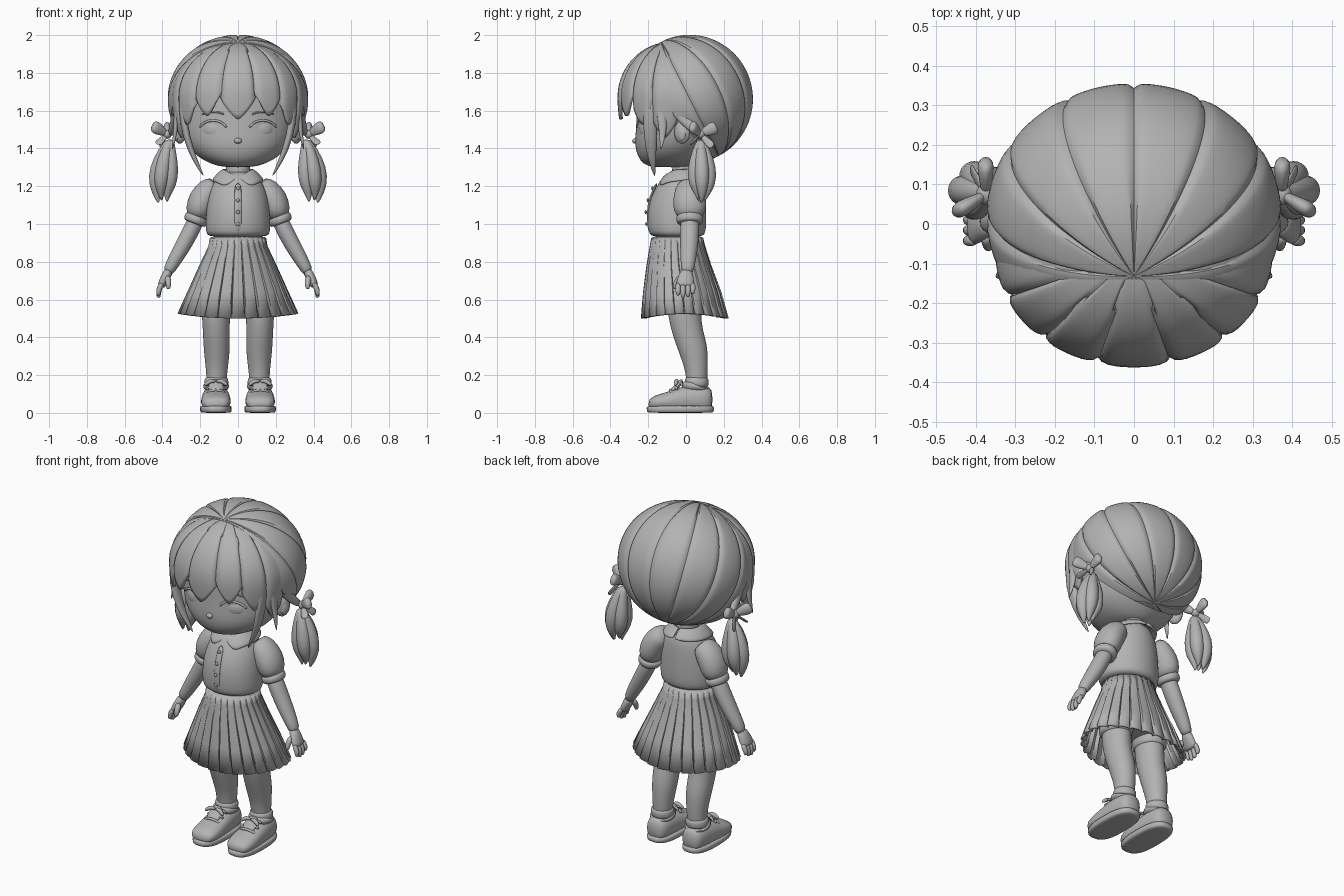
import bpy, bmesh
from math import sin, cos, pi, radians, sqrt, copysign
from mathutils import Vector, Matrix

cube = bpy.data.objects.get("Cube")
if cube:
    bpy.data.objects.remove(cube, do_unlink=True)

clay = bpy.data.materials.new("clay_grey")
clay.use_nodes = True
grey = (0.45, 0.45, 0.45, 1)
clay.diffuse_color = grey
for node in clay.node_tree.nodes:
    if node.type == 'BSDF_PRINCIPLED':
        node.inputs["Base Color"].default_value = grey
        node.inputs["Roughness"].default_value = 0.7


def finish(name, bm, levels=0, mirror=False, thickness=0):
    """Turn a bmesh into a shaded object with its modifiers."""
    bmesh.ops.recalc_face_normals(bm, faces=bm.faces)
    mesh = bpy.data.meshes.new(name)
    bm.to_mesh(mesh)
    bm.free()
    mesh.materials.append(clay)
    obj = bpy.data.objects.new(name, mesh)
    bpy.context.scene.collection.objects.link(obj)
    bpy.ops.object.select_all(action='DESELECT')
    obj.select_set(True)
    bpy.context.view_layer.objects.active = obj
    if levels:
        bpy.ops.object.shade_smooth()
    else:
        bpy.ops.object.shade_smooth_by_angle(angle=radians(35))
    if mirror:
        obj.modifiers.new("mirror", 'MIRROR')
    if thickness:
        solid = obj.modifiers.new("thickness", 'SOLIDIFY')
        solid.thickness, solid.offset = thickness, 0
    if levels:
        sub = obj.modifiers.new("smooth", 'SUBSURF')
        sub.levels = sub.render_levels = levels
    return obj


def skin(bm, rows, closed=True):
    """Join neighbouring rows of points with quads."""
    rows = [[bm.verts.new(p) for p in row] for row in rows]
    for low, high in zip(rows, rows[1:]):
        for i in range(len(low) if closed else len(low) - 1):
            j = (i + 1) % len(low)
            bm.faces.new((low[i], low[j], high[j], high[i]))
    return rows


def tube(name, rings, ref=(1, 0, 0), axis=None, n=14, power=1, mirror=True, levels=1):
    """Loft elliptical rings (x, y, z, radius along ref, other radius)."""
    bm, rows = bmesh.new(), []
    pts = [Vector(r[:3]) for r in rings]
    for i, r in enumerate(rings):
        t = Vector(axis) if axis else pts[min(i + 1, len(pts) - 1)] - pts[max(i - 1, 0)]
        t.normalize()
        u = Vector(ref)
        u = (u - t * u.dot(t)).normalized()
        v = t.cross(u)
        row = []
        for k in range(n):
            c, s = cos(2 * pi * k / n), sin(2 * pi * k / n)
            c, s = copysign(abs(c) ** power, c), copysign(abs(s) ** power, s)
            row.append(pts[i] + u * c * r[3] + v * s * r[-1])
        rows.append(row)
    rows = skin(bm, rows)
    bm.faces.new(rows[0])
    bm.faces.new(rows[-1])
    return finish(name, bm, levels, mirror)


def trunk(name, rows, n=32, power=1):
    """Upright loft from rows of (z, half width, front y, back y)."""
    return tube(name, [(0, (f + b) / 2, z, w, (b - f) / 2) for z, w, f, b in rows],
                axis=(0, 0, 1), n=n, power=power, mirror=False)


def ball(name, loc, size, turn=0, mirror=True):
    bm = bmesh.new()
    bmesh.ops.create_uvsphere(bm, u_segments=24, v_segments=14, radius=1)
    bm.transform(Matrix.Translation(loc) @ Matrix.Rotation(radians(turn), 4, 'Z') @ Matrix.Diagonal((*size, 1)))
    return finish(name, bm, mirror=mirror)


# Head, face and ears
trunk("head", [(1.3, .07, -.18, .03), (1.315, .14, -.225, .07), (1.36, .225, -.26, .12),
               (1.43, .28, -.275, .17), (1.52, .302, -.262, .2), (1.62, .305, -.265, .24),
               (1.78, .27, -.24, .22), (1.88, .15, -.15, .14)])


def face_y(x):
    return -.037 - .228 * sqrt(1 - (x / .3) ** 2)


ball("nose", (0, -.268, 1.44), (.02, .017, .015), mirror=False)
ball("eyes", (.132, -.213, 1.5), (.062, .03, .05), turn=20)
for label, wide, tall, base, thick in (("upper_lashes", .075, .055, 1.495, .007), ("eyebrows", .06, .018, 1.575, .005)):
    arc = []
    for k in range(7):
        a = radians(15 + 25 * k)
        x = .132 + wide * cos(a)
        arc.append((x, face_y(x), base + tall * sin(a), thick))
    tube(label, arc, ref=(0, 1, 0), n=8)
ball("ears", (.308, -.02, 1.485), (.028, .045, .06), turn=-25)
ball("ear_lobes", (.327, -.025, 1.475), (.012, .025, .035), turn=-25)

# Back hair: grooved dome with a forward crown, trimmed at the hairline
bm = bmesh.new()
bmesh.ops.create_uvsphere(bm, u_segments=144, v_segments=40, radius=1)
for v in bm.verts:
    flat = Vector((v.co.x, v.co.y))
    if flat.length > .001:
        turn = flat.angle_signed(Vector((0, 1))) / (2 * pi) * 12
        u = 2 * (turn % 1) - 1
        v.co *= 1.008 - .035 * abs(u) ** 9 * min(1, flat.length * 2)
bm.transform(Matrix.Translation((0, .02, 1.662)) @ Matrix.Diagonal((.37, .333, .337, 1)) @ Matrix.Rotation(radians(27), 4, 'X'))
for co, normal in (((0, -.14, 0), (0, -1, 0)), ((0, -.14, 1.68), (0, -.32, -.26))):
    bmesh.ops.bisect_plane(bm, geom=bm.verts[:] + bm.edges[:] + bm.faces[:], plane_co=co, plane_no=normal, clear_outer=True)
    bmesh.ops.holes_fill(bm, edges=[e for e in bm.edges if e.is_boundary])
finish("back_hair", bm)

# Fringe: fan of pointed locks, each (start angle, end angle, tip angle)
half = [(16, 42, 110), (42, 68, 120), (68, 96, 138)]
locks = [(-b, -a, tip) for a, b, tip in reversed(half)] + [(-16, 16, 114)] + half
bm, columns = bmesh.new(), []
for start, end, tip in locks:
    for k in range(13):
        u = k / 6 - 1
        phi = radians(start + (end - start) * k / 12)
        last = radians(tip - 24 * abs(u) ** 1.4)
        column = []
        for j in range(19):
            th = .08 + (last - .08) * j / 18
            r = sin(th) if th < pi / 2 else 1 - .4 * (1 - sin(th))
            r *= 1.01 - .06 * abs(u) ** 6 * min(1, j / 6)
            column.append((.337 * r * sin(phi), -.075 - .275 * r * cos(phi), 1.67 + .285 * cos(th)))
        columns.append(column)
skin(bm, columns, closed=False)
bmesh.ops.remove_doubles(bm, verts=bm.verts, dist=.0005)
finish("fringe", bm, thickness=.02)

# Loose side locks
tube("long_side_locks", [(.29, -.17, 1.76, .03, .02), (.295, -.19, 1.6, .04, .022), (.275, -.19, 1.46, .036, .02),
                         (.23, -.18, 1.34, .022, .014), (.18, -.165, 1.25, .003)], ref=(0, 1, 0))
tube("short_side_locks", [(.3, -.14, 1.74, .03, .018), (.326, -.13, 1.6, .03, .016),
                          (.33, -.12, 1.48, .02, .012), (.35, -.135, 1.39, .003)], ref=(0, 1, 0))
tube("swept_side_locks", [(.31, -.13, 1.72, .03, .016), (.33, -.06, 1.61, .034, .018),
                          (.345, .02, 1.52, .028, .018), (.355, .08, 1.47, .02)], ref=(0, 1, 0))

# Pigtails: clustered locks, bands and bows
for k in range(5):
    dx, dy = cos(2 * pi * k / 5), sin(2 * pi * k / 5)
    tube("pigtail_lock_%d" % (k + 1),
         [(.355, .08, 1.45, .018), (.375 + .02 * dx, .08 + .02 * dy, 1.39, .03),
          (.388 + .042 * dx, .085 + .04 * dy, 1.29, .043), (.395 + .043 * dx, .085 + .038 * dy, 1.21, .038),
          (.4 + .028 * dx, .085 + .022 * dy, 1.14 + .012 * k % .03, .016),
          (.395 + .025 * dx, .08 + .02 * dy, 1.11 + .012 * k % .03, .003)], n=12)
knot = Vector((.375, .075, 1.475))
ball("bow_knots", knot, (.024, .026, .024))
for label, reach in (("bow_front_loops", (.075, -.045, .045)), ("bow_back_loops", (.0, .085, .04))):
    reach = Vector(reach)
    tube(label, [(*(knot + reach * d), a, b) for d, a, b in
                 ((0, .012, .012), (.4, .028, .016), (.8, .038, .024), (1.05, .028, .016))], ref=(0, 0, 1), n=12)
for label, reach in (("bow_front_ribbons", (.055, -.05, -.055)), ("bow_back_ribbons", (.04, .07, -.07))):
    reach = Vector(reach)
    tube(label, [(*(knot + reach * d), a, .006) for d, a in ((0, .01), (.5, .02), (1, .026))], ref=(0, 1, 1), n=10)

# Blouse
tube("neck", [(0, -.01, 1.2, .07), (0, -.01, 1.28, .064), (0, -.01, 1.38, .066)], mirror=False)
trunk("blouse", [(.93, .145, -.17, .08), (.945, .168, -.195, .1), (.98, .172, -.203, .108), (1.06, .17, -.205, .108),
                 (1.14, .158, -.188, .105), (1.21, .138, -.15, .1), (1.255, .1, -.12, .085), (1.28, .065, -.09, .06)])
tube("button_strip", [(0, -.192, .95, .02, .008), (0, -.206, 1.05, .02, .008), (0, -.187, 1.15, .02, .008),
                      (0, -.152, 1.22, .018, .008)], n=10, mirror=False)
for k, y in enumerate((-.21, -.213, -.202, -.178)):
    ball("button_%d" % (k + 1), (0, y, 1.0 + .063 * k), (.01, .006, .01), mirror=False)

# Rounded collar flaps, one per side
bm, rows = bmesh.new(), []
for k in range(21):
    a = pi * k / 20
    flare = min(1, .3 + k / 5) if k < 4 else 1
    drop = .075 - .03 * k / 20
    row = []
    for j in range(4):
        d = j / 3 * flare
        row.append(((.068 + .062 * d) * sin(a) + .004, -.02 - (.078 + .062 * d) * cos(a), 1.288 - drop * d ** 1.3 - .03 * max(0, cos(a)) ** 3))
    rows.append(row)
skin(bm, rows, closed=False)
finish("collar_flaps", bm, levels=1, mirror=True, thickness=.016)

# Puff sleeves, cuffs, arms and hands
tube("puff_sleeves", [(.11, .02, 1.21, .05, .06), (.15, .02, 1.185, .068, .078), (.19, .02, 1.13, .077, .09),
                      (.21, .02, 1.07, .07, .088), (.222, .02, 1.025, .05, .06)], n=20)
tube("sleeve_cuffs", [(.214, .02, 1.045, .056, .064), (.217, .02, 1.038, .066, .074),
                      (.228, .02, 1.008, .064, .072), (.231, .02, 1.0, .052, .058)], n=20)
tube("arms", [(.2, .02, 1.07, .046, .052), (.25, .02, .96, .046, .052), (.305, .015, .86, .043, .048),
              (.35, .01, .785, .035, .038), (.375, .005, .735, .029, .033)])
tube("palms", [(.362, .005, .76, .026, .03), (.383, 0, .72, .026, .042), (.4, -.005, .685, .024, .05), (.41, -.005, .665, .018, .045)])
for k, length in enumerate((.052, .064, .06, .045)):
    y = -.042 + .026 * k
    tube("finger_%d" % (k + 1), [(.4, y, .69, .014), (.416, y, .66, .015),
                                 (.422, y, .69 - length, .014), (.419, y, .672 - length, .008)], n=10)
tube("thumbs", [(.375, -.025, .725, .018), (.368, -.05, .695, .017), (.368, -.058, .668, .014), (.37, -.058, .654, .007)], n=10)

# Pleated skirt
bm, rows = bmesh.new(), []
pleats = 26
for z, w, front, back, depth in ((.925, .143, -.178, .085, .001), (.88, .15, -.185, .095, .004), (.78, .195, -.2, .125, .009),
                                 (.64, .255, -.215, .175, .016), (.5, .305, -.225, .212, .02)):
    row = []
    for k in range(pleats):
        for part, rise in ((0, -.6), (.12, .5), (.5, .4), (.88, .1)):
            a = 2 * pi * (k + part) / pleats
            hem = .025 * cos(a) ** 2 if z < .6 else 0
            row.append(((w + depth * rise) * cos(a), (front + back) / 2 + ((back - front) / 2 + depth * rise) * sin(a), z + hem))
    rows.append(row)
skin(bm, rows)
finish("pleated_skirt", bm, thickness=.012)
trunk("waistband", [(.885, .15, -.186, .095), (.89, .154, -.191, .1), (.93, .149, -.184, .092), (.935, .14, -.175, .085)])

# Shorts and legs
trunk("shorts", [(.6, .13, -.09, .08), (.64, .19, -.13, .12), (.75, .17, -.14, .1), (.9, .13, -.12, .07)])
tube("shorts_legs", [(.11, -.01, .68, .09, .1), (.118, -.01, .6, .092, .102), (.12, -.01, .57, .088, .098), (.12, -.01, .555, .075, .085)], n=20)
tube("legs", [(.115, -.01, .65, .082, .092), (.117, -.01, .52, .076, .09), (.115, .01, .42, .071, .081),
              (.112, .038, .34, .071, .079), (.112, .052, .26, .062, .066), (.113, .058, .19, .054, .056), (.115, .058, .1, .052, .055)], n=18)
tube("sock_cuffs", [(.114, .058, .19, .056), (.114, .058, .18, .064), (.115, .056, .15, .066), (.115, .056, .13, .06)], n=18)

# Shoes
up = (0, 0, 1)
tube("shoe_soles", [(.117, -.03, z, w, w + .095) for z, w in ((0, .076), (.004, .083), (.03, .086), (.042, .08))], axis=up, n=24, power=.75)
tube("shoe_uppers", [(.117, -.2, .045, .045, .022), (.117, -.17, .055, .077, .038), (.117, -.1, .06, .081, .05),
                     (.117, -.03, .07, .077, .068), (.117, .04, .075, .073, .075), (.117, .11, .075, .066, .072),
                     (.117, .142, .07, .045, .055)], axis=(0, 1, 0), n=18, power=.85)
tube("shoe_collars", [(.116, .05, .11, .06, .07), (.116, .052, .14, .072, .08), (.116, .054, .152, .068, .076), (.116, .055, .148, .05, .055)], n=18)
tube("shoe_tongues", [(.117, -.09, .105, .04, .012), (.117, -.045, .14, .042, .014), (.117, -.018, .178, .036, .012)], n=12)
for k in range(3):
    y, z = -.085 + .028 * k, .112 + .021 * k
    tube("lace_%d" % (k + 1), [(.062, y + .012, z - .012, .008), (.09, y, z + .01, .008), (.145, y, z + .01, .008), (.172, y + .012, z - .012, .008)], ref=up, n=8)
for side in (-1, 1):
    tube("lace_loop", [(.117 + side * d, -.045 - .2 * d, .165 - h, r) for d, h, r in ((0, 0, .009), (.025, -.008, .013), (.05, .01, .012), (.06, .02, .006))], ref=up, n=8)
